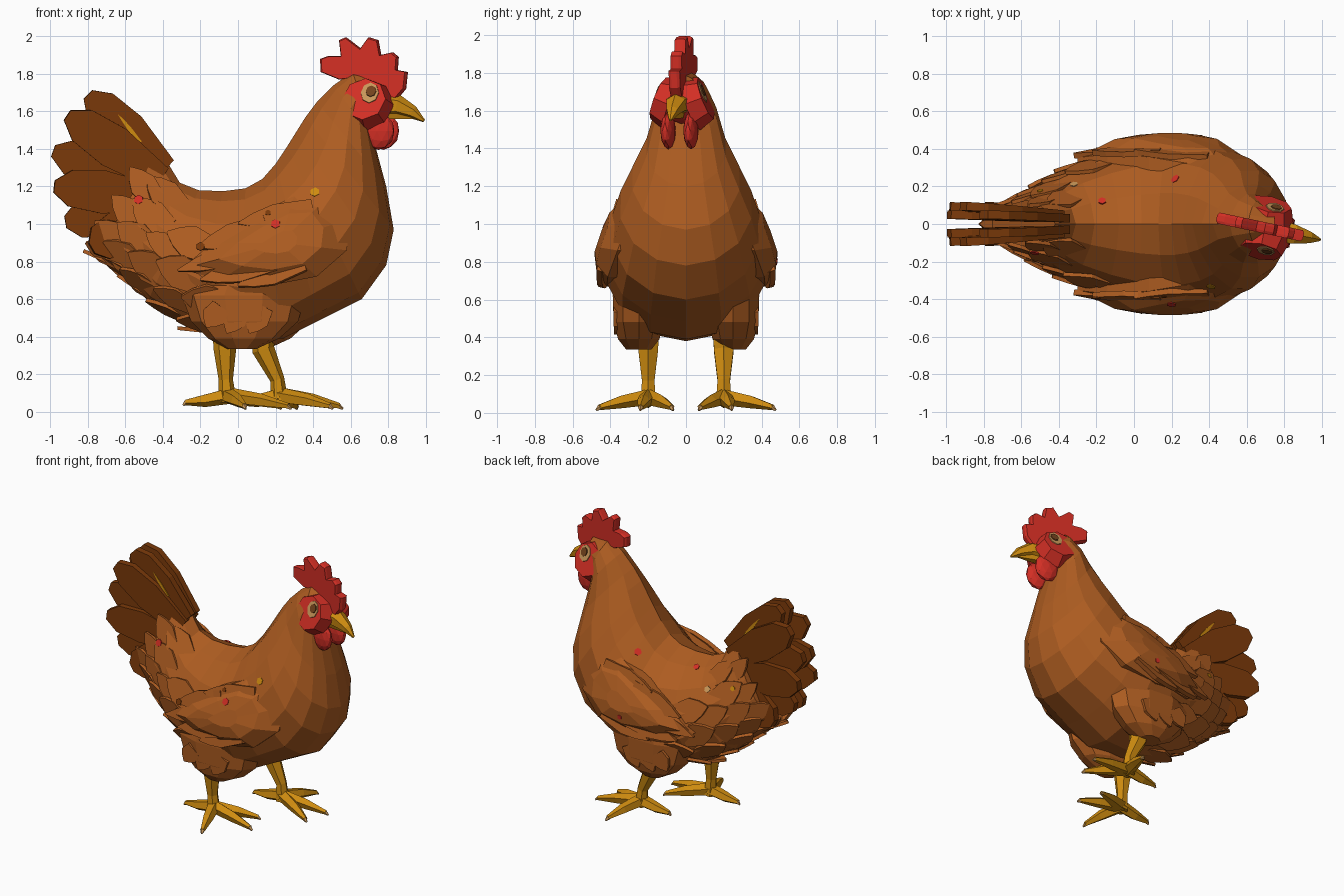
import bpy, bmesh, math, random
from mathutils import Vector, Matrix

if "Cube" in bpy.data.objects:
    bpy.data.objects.remove(bpy.data.objects["Cube"])

random.seed(4)


def material(name, r, g, b):
    m = bpy.data.materials.new(name)
    m.diffuse_color = (r, g, b, 1)
    m.use_nodes = True
    m.node_tree.nodes["Principled BSDF"].inputs["Base Color"].default_value = m.diffuse_color
    return m


BROWN = material("feather brown", 0.42, 0.108, 0.015)
DARK = material("tail brown", 0.20, 0.042, 0.003)
RED = material("comb red", 0.65, 0.028, 0.018)
YELLOW = material("leg yellow", 0.62, 0.26, 0.005)
TAN = material("eye tan", 0.58, 0.31, 0.10)
PUPIL = material("pupil brown", 0.17, 0.055, 0.012)

# The head is turned a little to one side
TURN = (Matrix.Translation((0.6, 0, 0)) @ Matrix.Rotation(math.radians(-12), 4, 'Z')
        @ Matrix.Translation((-0.6, 0, 0)))


def finish(bm, name, mat, matrix=None):
    bmesh.ops.recalc_face_normals(bm, faces=bm.faces)
    me = bpy.data.meshes.new(name)
    bm.to_mesh(me)
    bm.free()
    if matrix:
        me.transform(matrix)
    me.materials.append(mat)
    ob = bpy.data.objects.new(name, me)
    bpy.context.collection.objects.link(ob)
    return ob


def loft(bm, rings):
    """Skin closed rings of points and cap both ends."""
    vs = [[bm.verts.new(p) for p in ring] for ring in rings]
    n = len(vs[0])
    for a, b in zip(vs, vs[1:]):
        for i in range(n):
            bm.faces.new((a[i], a[(i + 1) % n], b[(i + 1) % n], b[i]))
    bm.faces.new(vs[0])
    bm.faces.new(vs[-1])


def tube(bm, pts, radii, sides=6):
    pts = [Vector(p) for p in pts]
    rings = []
    for i, p in enumerate(pts):
        d = (pts[min(i + 1, len(pts) - 1)] - pts[max(i - 1, 0)]).normalized()
        u = d.cross(Vector((0, 1, 0.01))).normalized()
        v = d.cross(u)
        rings.append([p + radii[i] * (math.cos(k * math.tau / sides) * u
                                      + math.sin(k * math.tau / sides) * v) for k in range(sides)])
    loft(bm, rings)


ROUND = [(0, .3), (.5, .5), (.84, .42), (1, .14)]
POINTED = [(0, .4), (.5, .5), (.78, .3), (1, .03)]


def feather(bm, base, tip, normal, width, thick, half=POINTED):
    base, tip = Vector(base), Vector(tip)
    along = tip - base
    across = along.cross(normal).normalized() * width
    n = across.cross(along).normalized() * thick / 2
    outline = half + [(a, -c) for a, c in reversed(half)]
    flat = [base + along * a + across * c for a, c in outline]
    loft(bm, [[p - n for p in flat], [p + n for p in flat]])


def ball(name, mat, centre, scale, matrix=None, sub=2):
    bm = bmesh.new()
    bmesh.ops.create_icosphere(bm, subdivisions=sub, radius=1)
    m = Matrix.Translation(centre) @ Matrix.Diagonal((*scale, 1))
    return finish(bm, name, mat, (matrix @ m) if matrix else m)


# Body: tilted sections from rump to head (top x, top z, bottom x, bottom z, half width)
SECTIONS = [
    (-.42, 1.40, -.76, .83, .13), (-.31, 1.22, -.62, .74, .21), (-.21, 1.18, -.48, .59, .29),
    (-.08, 1.175, -.25, .44, .36), (.04, 1.19, .0, .38, .41), (.13, 1.24, .24, .39, .43),
    (.20, 1.32, .43, .485, .43), (.26, 1.41, .66, .60, .40), (.31, 1.49, .79, .78, .355),
    (.36, 1.57, .83, .97, .29), (.42, 1.65, .79, 1.20, .215), (.51, 1.74, .72, 1.46, .165),
    (.61, 1.81, .70, 1.56, .125), (.75, 1.785, .74, 1.62, .07)]


def surface(u, a):
    u = max(0, min(u, len(SECTIONS) - 1.001))
    i, f = int(u), u % 1
    x0, z0, x1, z1, w = [p + (q - p) * f for p, q in zip(SECTIONS[i], SECTIONS[i + 1])]
    t = ((1 - math.cos(a)) / 2) ** 0.87
    s = math.sin(a)
    if math.cos(a) > 0:
        s = math.copysign(abs(s) ** 1.15, s)
    return Vector((x0 + (x1 - x0) * t, w * s, z0 + (z1 - z0) * t))


bm = bmesh.new()
loft(bm, [[surface(u, k * math.tau / 14) for k in range(14)] for u in range(len(SECTIONS))])
plumage = [finish(bm, "body", BROWN)]

# Pointed feathers lying close on rump and underside
bm = bmesh.new()
for row, (u, count) in enumerate([(0.1, 12), (0.8, 12), (1.6, 12), (2.4, 12), (3.2, 12)]):
    for k in range(count):
        a = (k + 0.5 * (row % 2)) * math.tau / count
        if math.cos(a) > (0.8, 0.75, 0.5, 0.3, 0.1)[row]:
            continue
        p, ahead = surface(u, a), surface(u + 0.6, a)
        side = surface(u, a + 0.1) - surface(u, a - 0.1)
        n = side.cross(p - ahead).normalized()
        if n.dot(p - (surface(u, 0) + surface(u, math.pi)) / 2) < 0:
            n = -n
        d = (p - ahead).normalized()
        size = random.uniform(.13, .19) if row else random.uniform(.11, .16)
        feather(bm, p - d * .12 - n * .02, p + d * size * .75 + n * .012, n, size, .02)
plumage.append(finish(bm, "body_feathers", BROWN))

# Tail: two fans of broad feathers, alternately inside and outside
bm = bmesh.new()
TIPS = [(-.80, 1.69), (-.91, 1.58), (-.985, 1.39), (-.98, 1.20), (-.92, 1.01), (-.78, .87)]
for s in (-1, 1):
    for i, (x, z) in enumerate(TIPS):
        y = .05 + .045 * (i % 2)
        feather(bm, (-.39 - .02 * i, s * (.03 + .02 * (i % 2)), 1.29 - .05 * i), (x, s * y, z),
                Vector((0, 1, 0)), .23, .045, ROUND)
tail = finish(bm, "tail", DARK)

# Wings: domed outline leaning against the body, with layered rear feathers
WING = [(.50, 1.16), (.30, 1.15), (.08, 1.04), (-.14, .90), (-.30, .76), (-.10, .70),
        (.16, .67), (.42, .72), (.58, .86), (.60, 1.03)]


def wing_y(x, z):
    return .43 - .33 * max(0, z - .85) - .22 * max(0, -x) - .3 * max(0, x - .4)


for s, label in ((-1, "right"), (1, "left")):
    bm = bmesh.new()
    rings = []
    for scale, out in ((1, -.12), (1, -.01), (.62, .045), (.25, .055)):
        ring = []
        for x, z in WING:
            x, z = .22 + (x - .22) * scale, .90 + (z - .90) * scale
            ring.append((x, s * (wing_y(x, z) + out), z))
        rings.append(ring)
    loft(bm, rings)
    for bx, bz, tx, tz in ((.15, 1.0, -.22, .87), (.18, .90, -.32, .75), (.2, .80, -.2, .70),
                           (.35, .80, .0, .67), (.4, 1.08, .0, 1.0)):
        feather(bm, (bx, s * (wing_y(bx, bz) + .015), bz), (tx, s * (wing_y(tx, tz) + .005), tz),
                Vector((0, 1, .3 * s)), .13, .03)
    plumage.append(finish(bm, "wing_" + label, BROWN))

# Thigh levels: height, rear x, front x, half depth
THIGH = [(.335, -.06, .10, .07), (.39, -.16, .22, .115), (.48, -.25, .32, .14), (.62, -.30, .36, .145),
         (.80, -.20, .34, .13)]

# Legs: thigh, shank and four toes on each side, one foot ahead of the other
for s, label, hip, knee, foot in ((-1, "right", .0, -.07, -.055), (1, "left", .06, .135, .22)):
    bm = bmesh.new()
    loft(bm, [[(hip + (a + b) / 2 + (b - a) / 2 * math.cos(k * math.tau / 10),
                s * (.25 + r * math.sin(k * math.tau / 10)), z) for k in range(10)] for z, a, b, r in THIGH])
    for dx in (-.17, -.06, .06):
        feather(bm, (hip + dx + .08, s * .375, .56), (hip + dx, s * .37, .40 + .3 * abs(dx)),
                Vector((0, 1, 0)), .13, .02)
    finish(bm, "thigh_" + label, BROWN)

    y = s * .2
    bm = bmesh.new()
    tube(bm, [(knee, y, .42), (knee, y, .33), (foot - .01, y, .17), (foot, y, .05)],
         [.065, .06, .038, .048])
    TOES = ((-.225, 0), (.09, .26), (.32, .04), (.27, -.125))
    for dx, dy in TOES:
        tip = (foot + dx, y + s * dy, .03 if dx > 0 else .05)
        mid = (foot + dx * .55, y + s * dy * .55, .06)
        tube(bm, [(foot, y, .085), mid, tip], [.045, .036, .016], 5)
    finish(bm, "leg_" + label, YELLOW)
    # Claws
    bm = bmesh.new()
    for dx, dy in TOES:
        z = .03 if dx > 0 else .05
        tube(bm, [(foot + dx * .97, y + s * dy * .97, z + .002),
                  (foot + dx * 1.06, y + s * dy * 1.06, z - .016)], [.017, .006], 5)
    finish(bm, "claws_" + label, TAN)

# Comb: thin serrated plate
COMB = [(.44, 1.81), (.437, 1.88), (.48, 1.895), (.55, 1.895), (.54, 1.98), (.575, 1.995), (.655, 1.935),
        (.70, 1.995), (.75, 1.98), (.765, 1.90), (.83, 1.915), (.86, 1.89), (.855, 1.82), (.91, 1.81),
        (.90, 1.72), (.84, 1.65), (.74, 1.72), (.62, 1.78), (.54, 1.77)]
bm = bmesh.new()
rings = []
for scale, y in ((.96, -.03), (1, -.015), (1, .015), (.96, .03)):
    rings.append([(.69 + (x - .69) * scale, y, 1.83 + (z - 1.83) * scale) for x, z in COMB])
loft(bm, rings)
finish(bm, "comb", RED, TURN)

# Face, cheeks, eyes and wattles
ball("face", RED, (.72, 0, 1.645), (.12, .10, .115), TURN)
for s, label in ((-1, "right"), (1, "left")):
    lean = (TURN @ Matrix.Translation((.70, s * .087, 1.65)) @ Matrix.Rotation(s * math.radians(21), 4, 'X')
            @ Matrix.Rotation(-s * math.pi / 2, 4, 'X'))
    for name, mat, r1, r2, depth, dx, up, out, stretch in (
            ("cheek_", RED, .147, .118, .09, 0, 0, 0, 1),
            ("eye_", TAN, .05, .048, .008, .03, .035, .046, 1.2),
            ("pupil_", PUPIL, .029, .028, .007, .037, .042, .052, 1.1)):
        bm = bmesh.new()
        bmesh.ops.create_cone(bm, cap_ends=True, segments=8, radius1=r1, radius2=r2, depth=depth)
        shift = Matrix.Translation((dx, -s * up, out)) @ Matrix.Diagonal((1, stretch, 1, 1))
        finish(bm, name + label, mat, lean @ shift)
    ball("wattle_" + label, RED, (.765, s * .062, 1.495), (.088, .038, .10), TURN)

# Beak: hooked upper part and short lower part
bm = bmesh.new()
tube(bm, [(.75, 0, 1.635), (.86, 0, 1.63), (.94, 0, 1.595), (1.0, 0, 1.55)], [.075, .058, .035, .008])
tube(bm, [(.76, 0, 1.60), (.86, 0, 1.585), (.95, 0, 1.565)], [.05, .032, .008], 5)
finish(bm, "beak", YELLOW, TURN)

# Small coloured flecks laid on the plumage (x, z, side, radius)
bpy.context.view_layer.update()
for name, mat, spots in (
        ("red_flecks", RED, [(-.53, 1.13, -1, .026), (.20, 1.0, -1, .026), (.22, 1.18, 1, .026),
                             (.20, .80, 1, .018), (-.17, 1.13, 1, .022)]),
        ("yellow_flecks", YELLOW, [(.41, 1.17, -1, .026), (-.50, 1.08, 1, .018)]),
        ("tan_flecks", TAN, [(-.32, 1.04, 1, .022)]),
        ("dark_flecks", DARK, [(.16, 1.06, -1, .016), (-.20, .88, -1, .024)])):
    bm = bmesh.new()
    for x, z, s, r in spots:
        hits = [ob.ray_cast((x, s * 2, z), (0, -s, 0)) for ob in plumage]
        hits = [h for h in hits if h[0]]
        if hits:
            h = max(hits, key=lambda q: q[1].y * s)
            place = Matrix.Translation(h[1]) @ h[2].to_track_quat('Z', 'Y').to_matrix().to_4x4()
            bmesh.ops.create_cone(bm, cap_ends=True, segments=6, radius1=r, radius2=r, depth=.008, matrix=place)
    finish(bm, name, mat)

# Pale streaks on the outer faces of the tail
bm = bmesh.new()
for s in (-1, 1):
    hit = tail.ray_cast((-.58, s * 2, 1.51), (0, -s, 0))
    if hit[0]:
        c, d = hit[1], Vector((-.06, 0, .075))
        feather(bm, c - d, c + d, hit[2], .022, .009)
finish(bm, "tail_streaks", YELLOW)
